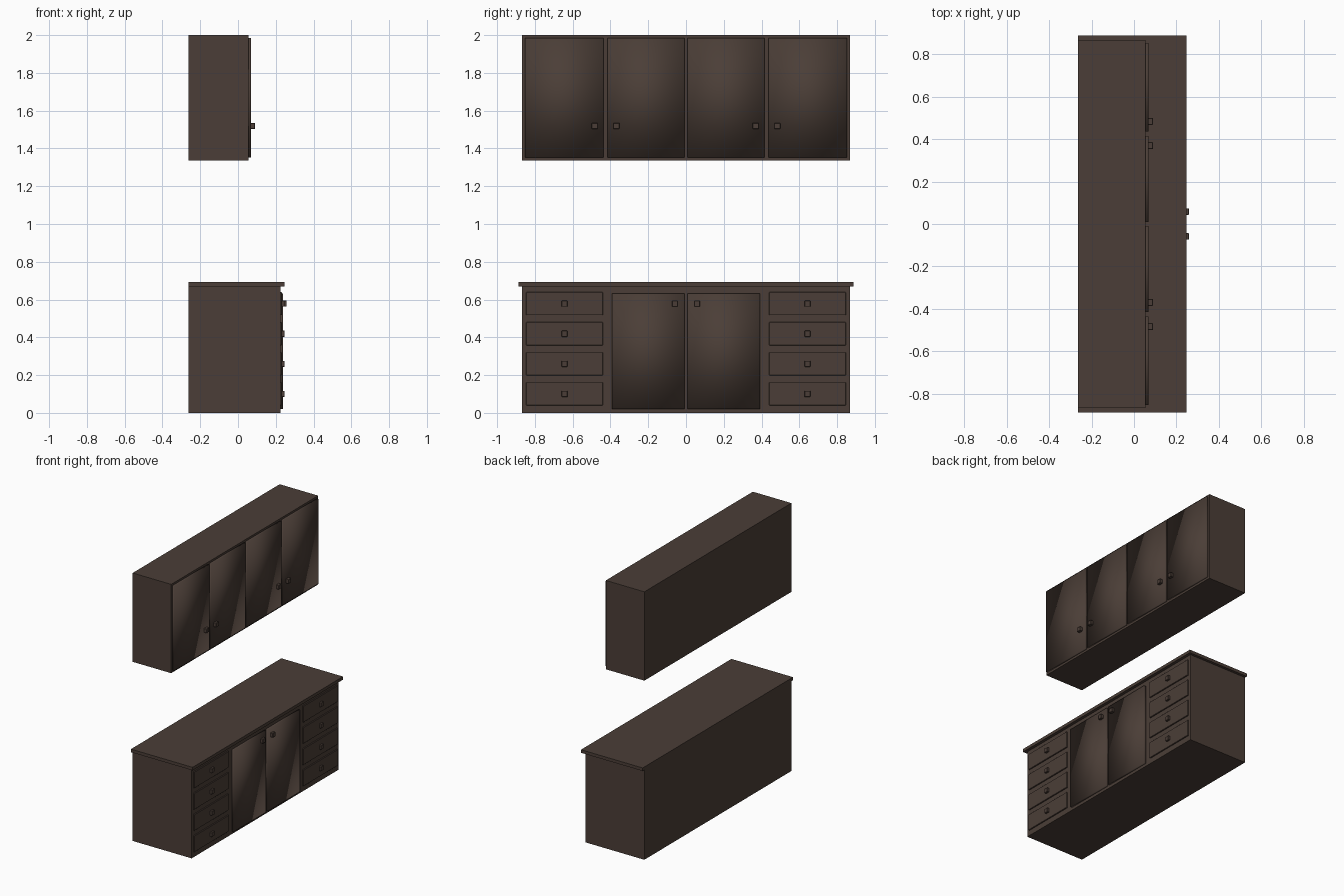
import bpy

if "Cube" in bpy.data.objects:
    bpy.data.objects.remove(bpy.data.objects["Cube"])

wood = bpy.data.materials.new("dark brown wood")
wood.diffuse_color = (0.070, 0.048, 0.038, 1)
wood.use_nodes = True
wood.node_tree.nodes["Principled BSDF"].inputs["Base Color"].default_value = wood.diffuse_color


def box(name, x0, x1, y0, y1, z0, z1, smooth=False, bevel=0):
    """Axis-aligned box given by its limits."""
    bpy.ops.mesh.primitive_cube_add(
        size=1, location=((x0 + x1) / 2, (y0 + y1) / 2, (z0 + z1) / 2))
    ob = bpy.context.object
    ob.name = name
    ob.scale = (x1 - x0, abs(y1 - y0), z1 - z0)
    bpy.ops.object.transform_apply(location=False, rotation=False, scale=True)
    ob.data.materials.append(wood)
    if bevel:
        m = ob.modifiers.new("bevel", "BEVEL")
        m.width = bevel
        m.segments = 1
    if smooth:
        bpy.ops.object.shade_smooth()
    return ob


def knob(name, x, y, z, depth):
    r = 0.016
    box(name, x - 0.002, x + depth, y - r, y + r, z - r, z + r, bevel=0.002)


# carcasses and worktop
box("upper_carcass", -0.263, 0.055, -0.867, 0.867, 1.337, 2.0)
box("lower_carcass", -0.263, 0.224, -0.867, 0.867, 0.0, 0.67)
box("worktop", -0.263, 0.246, -0.887, 0.887, 0.67, 0.693)

for s, side in ((-1, "left"), (1, "right")):
    # upper doors with their knobs
    for label, a, b, k in (("inner", 0.009, 0.415, 0.369), ("outer", 0.436, 0.852, 0.483)):
        box(f"upper_{label}_door_{side}", 0.053, 0.069, s * a, s * b, 1.353, 1.985, smooth=True)
        knob(f"upper_{label}_knob_{side}", 0.069, s * k, 1.519, 0.021)

    # lower door with its knob
    box(f"lower_door_{side}", 0.220, 0.239, s * 0.009, s * 0.392, 0.021, 0.631, smooth=True)
    knob(f"lower_door_knob_{side}", 0.239, s * 0.058, 0.578, 0.019)

    # stack of four drawers
    for i in range(4):
        z = 0.101 + 0.159 * i
        box(f"drawer_{side}_{i + 1}", 0.215, 0.232, s * 0.440, s * 0.847,
            z - 0.061, z + 0.061, bevel=0.002)
        knob(f"drawer_knob_{side}_{i + 1}", 0.232, s * 0.643, z, 0.015)
